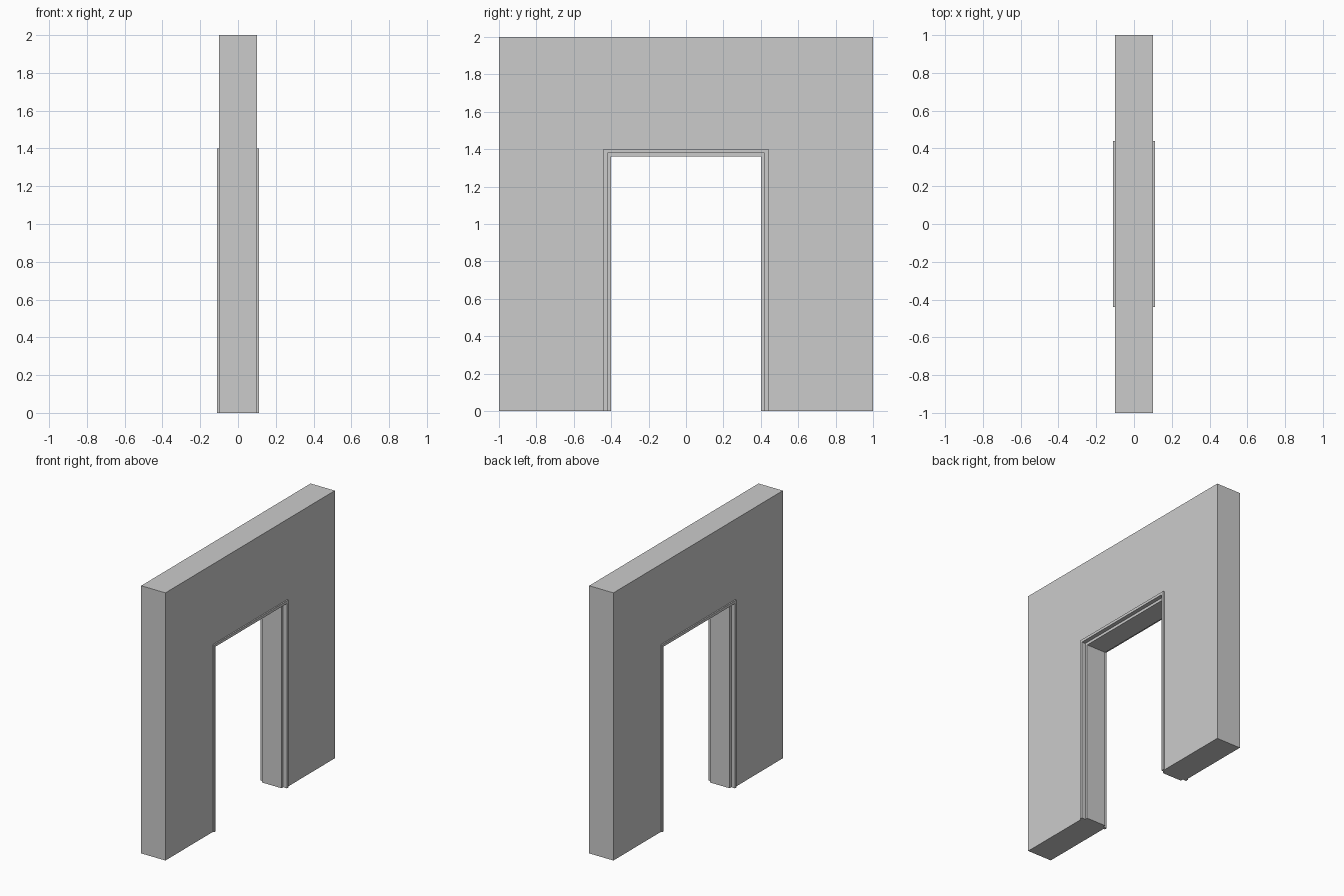
import bpy
import bmesh

if "Cube" in bpy.data.objects:
    bpy.data.objects.remove(bpy.data.objects["Cube"])


def make_object(name, bm):
    bmesh.ops.recalc_face_normals(bm, faces=bm.faces)
    mesh = bpy.data.meshes.new(name)
    bm.to_mesh(mesh)
    bm.free()
    obj = bpy.data.objects.new(name, mesh)
    bpy.context.collection.objects.link(obj)
    return obj


HALF_W, TOP = 0.44, 1.40   # outer edge of the door frame

# Wall: one arch-shaped outline extruded through its thickness
outline = [(-1, 0), (-1, 2), (1, 2), (1, 0),
           (HALF_W, 0), (HALF_W, TOP), (-HALF_W, TOP), (-HALF_W, 0)]
bm = bmesh.new()
face = bm.faces.new([bm.verts.new((-0.1, y, z)) for y, z in outline])
ext = bmesh.ops.extrude_face_region(bm, geom=[face])
bmesh.ops.translate(bm, vec=(0.2, 0, 0),
                    verts=[v for v in ext["geom"] if isinstance(v, bmesh.types.BMVert)])
make_object("wall", bm)

# Door frame: stepped section (x, inset) swept up, across and down with mitred corners
half = [(0.11, 0.0), (0.11, 0.02), (0.08, 0.02), (0.08, 0.04)]
section = half + [(-x, d) for x, d in reversed(half)]
bm = bmesh.new()
rings = []
for side, top in ((-1, 0), (-1, 1), (1, 1), (1, 0)):
    rings.append([bm.verts.new((x, side * (HALF_W - d), top * (TOP - d)))
                  for x, d in section])
n = len(section)
for a, b in zip(rings, rings[1:]):
    for i in range(n):
        j = (i + 1) % n
        bm.faces.new((a[i], a[j], b[j], b[i]))
bm.faces.new(rings[0])
bm.faces.new(rings[-1])
make_object("door_frame", bm)
